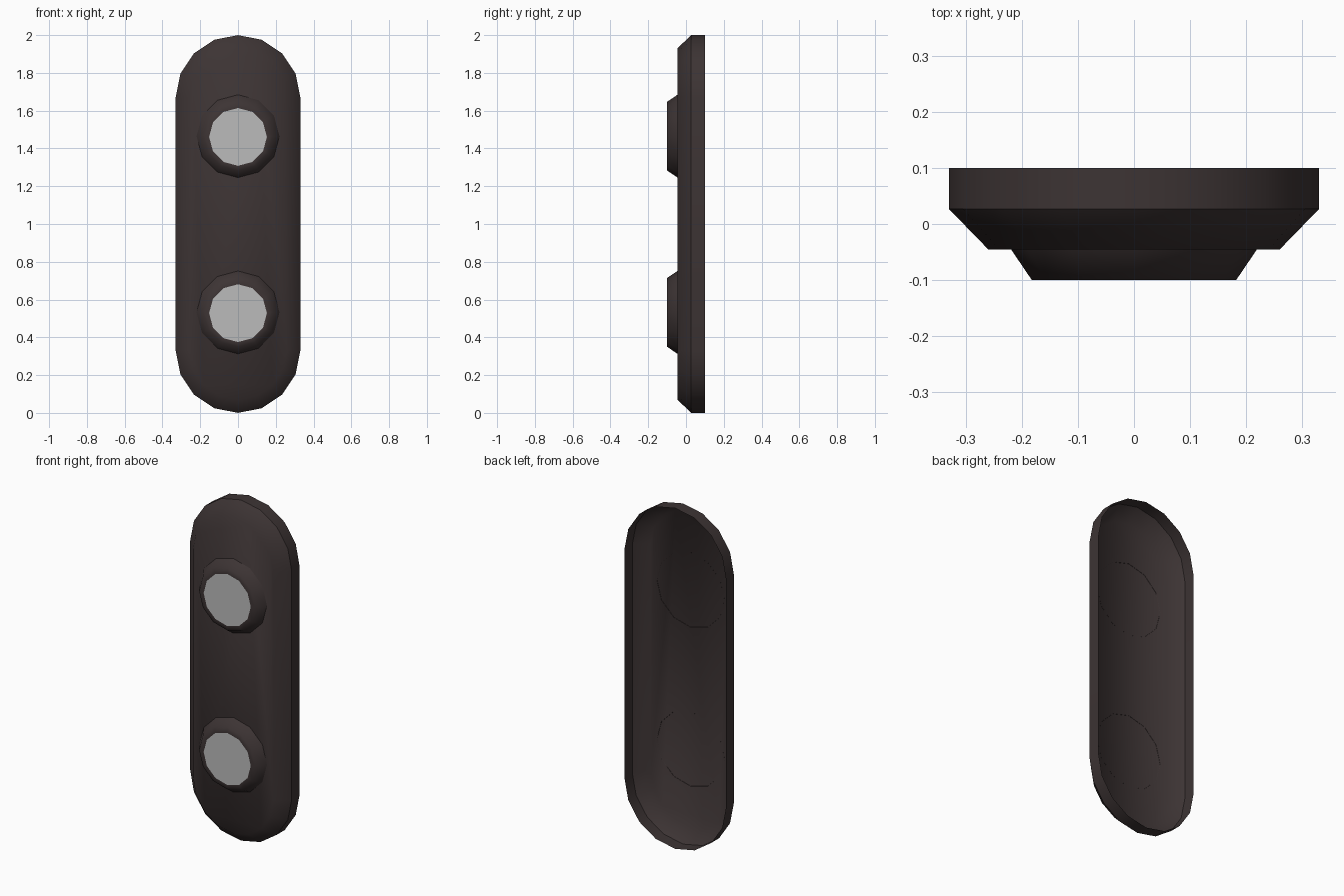
import bpy, bmesh, math

if "Cube" in bpy.data.objects:
    bpy.data.objects.remove(bpy.data.objects["Cube"])


def material(name, rgb):
    m = bpy.data.materials.new(name)
    m.diffuse_color = (*rgb, 1.0)
    m.use_nodes = True
    m.node_tree.nodes["Principled BSDF"].inputs["Base Color"].default_value = m.diffuse_color
    return m


dark = material("dark brown plastic", (0.046, 0.034, 0.034))
grey = material("light grey", (0.50, 0.50, 0.50))


def stadium(r, y):
    # rounded strip outline, 8 segments per end, counter-clockwise from the front
    pts = []
    for start, cz in ((0, 1.67), (math.pi, 0.33)):
        for i in range(9):
            a = start + math.pi * i / 8
            pts.append((r * math.cos(a), y, cz + r * math.sin(a)))
    return pts


def circle(r, y, cz, n=12):
    return [(r * math.cos(2 * math.pi * i / n), y, cz + r * math.sin(2 * math.pi * i / n))
            for i in range(n)]


def loft(name, rings, sharp_rings, cap_material=0):
    # skin the rings from back to front, open at the back and capped in front
    bm = bmesh.new()
    loops = [[bm.verts.new(p) for p in ring] for ring in rings]
    n = len(loops[0])
    for b, f in zip(loops, loops[1:]):
        for i in range(n):
            j = (i + 1) % n
            bm.faces.new((b[i], b[j], f[j], f[i]))
    bm.faces.new(loops[-1]).material_index = cap_material
    for face in bm.faces:
        face.smooth = True
    for k in sharp_rings:
        for i in range(n):
            e = bm.edges.get((loops[k][i], loops[k][(i + 1) % n]))
            e.smooth = False
    me = bpy.data.meshes.new(name)
    bm.to_mesh(me)
    bm.free()
    me.materials.append(dark)
    me.materials.append(grey)
    ob = bpy.data.objects.new(name, me)
    bpy.context.collection.objects.link(ob)
    return ob


# hollow backing shell with a chamfered front edge
loft("backing_plate",
     [stadium(0.33, 0.10), stadium(0.33, 0.027), stadium(0.26, -0.045)], [1])

# two tapered round buttons with grey centres
for label, cz in (("upper", 1.465), ("lower", 0.532)):
    loft(label + "_button",
         [circle(0.22, -0.044, cz), circle(0.182, -0.10, cz), circle(0.153, -0.10, cz - 0.004)],
         [], cap_material=1)
